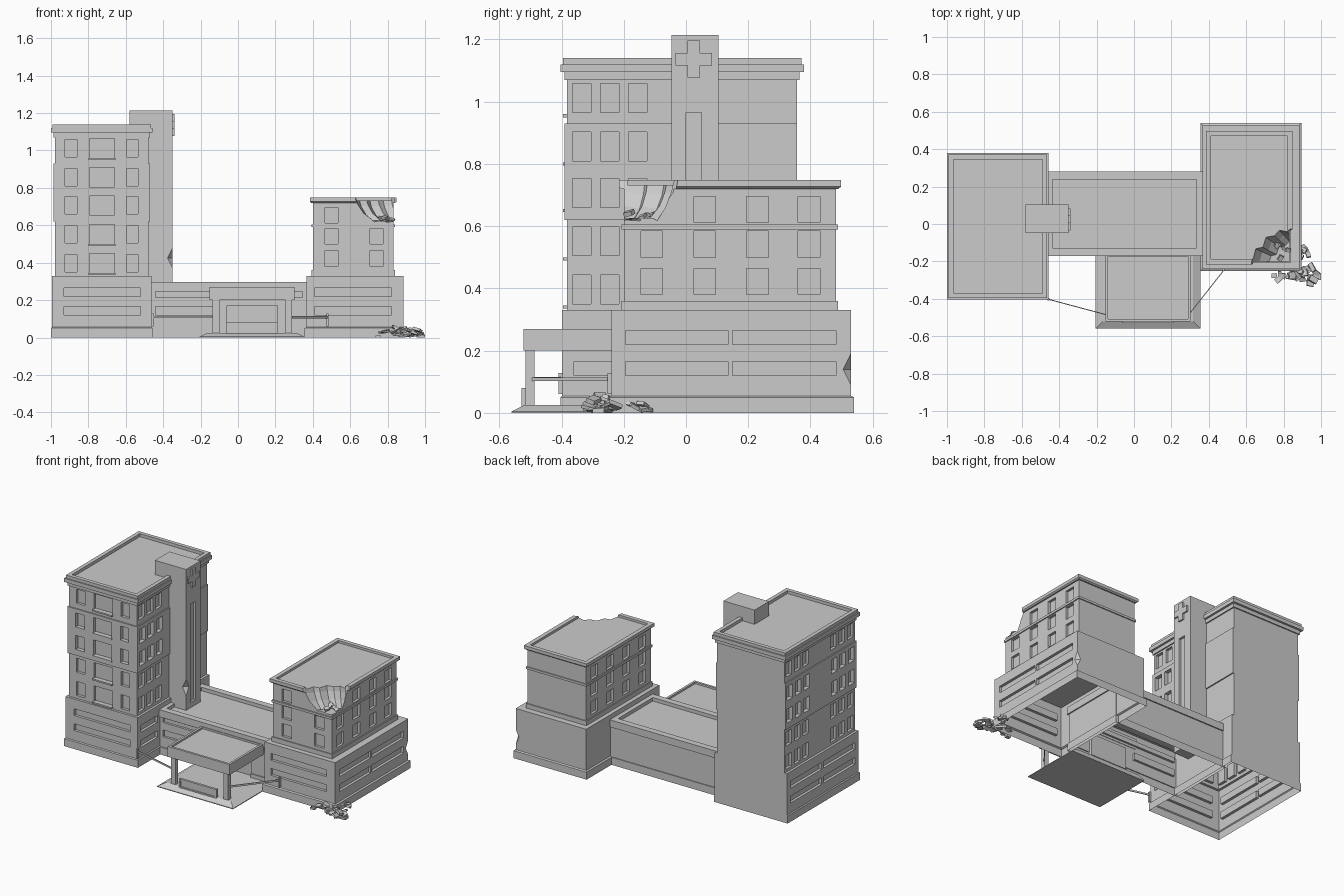
import bpy, bmesh, random
from math import radians
from mathutils import Vector, Matrix, Euler

if "Cube" in bpy.data.objects:
    bpy.data.objects.remove(bpy.data.objects["Cube"])


def finish(name, bm):
    bmesh.ops.recalc_face_normals(bm, faces=bm.faces)
    me = bpy.data.meshes.new(name)
    bm.to_mesh(me)
    bm.free()
    ob = bpy.data.objects.new(name, me)
    bpy.context.collection.objects.link(ob)
    return ob


def boxes(name, items):
    """One mesh of axis-aligned boxes (x0, x1, y0, y1, z0, z1)."""
    bm = bmesh.new()
    for x0, x1, y0, y1, z0, z1 in items:
        m = Matrix.Translation(((x0 + x1) / 2, (y0 + y1) / 2, (z0 + z1) / 2)) \
            @ Matrix.Diagonal((x1 - x0, y1 - y0, z1 - z0, 1))
        bmesh.ops.create_cube(bm, size=1, matrix=m)
    return finish(name, bm)


def skin(name, loops):
    """Skin closed loops of points and cap both ends."""
    bm = bmesh.new()
    rings = [[bm.verts.new(p) for p in lp] for lp in loops]
    n = len(rings[0])
    for a, b in zip(rings, rings[1:]):
        for i in range(n):
            j = (i + 1) % n
            bm.faces.new((a[i], a[j], b[j], b[i]))
    bm.faces.new(rings[0][::-1])
    bm.faces.new(rings[-1])
    return finish(name, bm)


def stack(name, foot, levels, flat_back=0):
    """Stepped block: levels are (z, outward offset); back stays flush below flat_back."""
    x0, x1, y0, y1 = foot
    loops = []
    for z, o in levels:
        b = 0 if z < flat_back else o
        loops.append([(x0 - o, y0 - o, z), (x1 + o, y0 - o, z),
                      (x1 + o, y1 + b, z), (x0 - o, y1 + b, z)])
    return skin(name, loops)


def cut(ob, cutter):
    md = ob.modifiers.new("cut", 'BOOLEAN')
    md.operation, md.solver, md.object = 'DIFFERENCE', 'EXACT', cutter
    bpy.context.view_layer.objects.active = ob
    bpy.ops.object.modifier_apply(modifier="cut")
    bpy.data.objects.remove(cutter)


def open_bottom(ob):
    bm = bmesh.new()
    bm.from_mesh(ob.data)
    low = [f for f in bm.faces if f.calc_center_median().z < 0.001]
    bmesh.ops.delete(bm, geom=low, context='FACES')
    bm.to_mesh(ob.data)
    bm.free()


def chip(ob, loc, size):
    """Bite a pointed notch out of an edge."""
    bm = bmesh.new()
    m = Matrix.Translation(loc) @ Matrix.Diagonal((*size, 1))
    vs = [bm.verts.new(m @ Vector(p)) for p in
          ((1, 0, 0), (0, 1, 0), (-1, 0, 0), (0, -1, 0), (0, 0, 1), (0, 0, -1))]
    for i in range(4):
        bm.faces.new((vs[i], vs[(i + 1) % 4], vs[4]))
        bm.faces.new((vs[(i + 1) % 4], vs[i], vs[5]))
    cut(ob, finish("chip_cutter", bm))


def beam(name, a, b, w, h):
    a, b = Vector(a), Vector(b)
    d = b - a
    bm = bmesh.new()
    m = Matrix.Translation((a + b) / 2) @ d.to_track_quat('X', 'Z').to_matrix().to_4x4() \
        @ Matrix.Diagonal((d.length, w, h, 1))
    bmesh.ops.create_cube(bm, size=1, matrix=m)
    return finish(name, bm)


STRIPS = ((.12, .165), (.22, .265))

# Tall tower: plinth, base, stepped floors, cornice and sunken roof
tower = stack("tower", (-.978, -.478, -.382, .357), [
    (0, .022), (.05, .022), (.055, .016), (.33, .016), (.33, 0), (.62, 0),
    (.62, .008), (.93, .008), (.93, 0), (1.07, 0), (1.07, .008), (1.095, .008),
    (1.095, .022), (1.12, .022), (1.12, .014), (1.14, .014), (1.14, -.012),
    (1.12, -.012)], flat_back=1.0)
wins, sills = [], []
for z in (.35, .505, .66, .81, .965):
    for x0, x1 in ((-.925, -.86), (-.595, -.535)):
        wins.append((x0, x1, -.5, -.364, z, z + .093))
    wins.append((-.795, -.66, -.5, -.364, z - .005, z + .098))
    sills.append((-.8, -.655, -.396, -.364, z - .015, z - .005))
    for y in (-.335, -.245, -.155):
        wins.append((-.496, -.4, y - .03, y + .03, z, z + .093))
        for yy in (y, -.02 - y):
            wins.append((-1.1, -.96, yy - .03, yy + .03, z, z + .093))
for z0, z1 in STRIPS:
    wins += [(-.93, -.52, -.5, -.38, z0, z1), (-.48, -.4, -.36, -.19, z0, z1),
             (-1.1, -.976, -.36, -.03, z0, z1), (-1.1, -.976, -.01, .32, z0, z1)]
cut(tower, boxes("tower_window_cutter", wins))
open_bottom(tower)
boxes("tower_window_sills", sills)

# Lift shaft with groove, chipped edge and raised cross
shaft = boxes("lift_shaft", [(-.58, -.35, -.047, .105, .2, 1.215)])
cut(shaft, boxes("groove_cutter", [(-.365, -.3, 0, .05, .31, .965)]))
chip(shaft, (-.35, -.047, .425), (.027, .03, .055))
cx, cy, a, w = .025, 1.137, .059, .02
prof = [(-w, -a), (w, -a), (w, -w), (a, -w), (a, w), (w, w),
        (w, a), (-w, a), (-w, w), (-a, w), (-a, -w), (-w, -w)]
skin("shaft_cross", [[(x, cx + u, cy + v) for u, v in prof] for x in (-.352, -.34)])

# Low connecting hall
hall = stack("connecting_hall", (-.47, .37, -.163, .273), [
    (0, .006), (.05, .006), (.05, 0), (.25, 0), (.25, .008), (.298, .008),
    (.298, -.035), (.275, -.035)])
cut(hall, boxes("hall_cutter", [
    (-.44, .345, -.3, -.148, .215, .245), (-.44, -.13, -.3, -.148, .12, .165),
    (-.06, .21, -.3, -.145, .025, .17)]))
open_bottom(hall)

# Right wing base
base = stack("wing_base", (.365, .885, -.24, .53), [
    (0, .01), (.05, .01), (.055, 0), (.33, 0)])
wins = []
for z0, z1 in STRIPS:
    wins += [(.41, .82, -.4, -.222, z0, z1), (.867, 1, -.195, .135, z0, z1),
             (.867, 1, .15, .482, z0, z1)]
cut(base, boxes("base_window_cutter", wins))
chip(base, (.885, .53, .14), (.025, .025, .05))
open_bottom(base)

# Right wing upper floors with windows
wing = stack("wing_upper", (.4, .832, -.2, .482), [
    (.33, .007), (.36, .007), (.36, 0), (.59, 0), (.59, .007), (.605, .007),
    (.605, 0), (.72, 0), (.72, .008), (.727, .016), (.748, .016),
    (.748, -.012), (.733, -.012)])
wins = []
for row, z in enumerate((.38, .5, .612)):
    for x in (.5, .74):
        if row < 2 or x < .6:
            wins.append((x - .035, x + .035, -.4, -.183, z, z + .084))
    for y in (-.11, .06, .23, .395):
        wins.append((.3, .417, y - .035, y + .035, z, z + .084))
        if row < 2 or y > 0:
            wins.append((.815, 1, y - .035, y + .035, z, z + .084))
cut(wing, boxes("wing_window_cutter", wins))

# Collapsed corner: jagged bite narrowing downwards
bite = [(.60, -.3), (.615, -.18), (.632, -.125), (.67, -.115), (.69, -.06),
        (.735, -.05), (.765, -.02), (.81, -.028), (.83, -.015), (1, -.03), (1, -.3)]
loops = []
for z, k in ((.617, .74), (.655, .86), (.70, .93), (.8, 1)):
    loops.append([(1 + (x - 1) * k + .02 * (1 - k), -.3 + (y + .3) * k, z + .01 * (i % 2) * (k < 1))
                  for i, (x, y) in enumerate(bite)])
cut(wing, skin("corner_bite_cutter", loops))

# Entrance: sloped slab, canopy, columns, low front panel
stack("entrance_slab", (-.165, .315, -.52, -.15), [(0, .04), (.005, .04), (.025, 0)], .1)
stack("entrance_canopy", (-.153, .303, -.522, -.16), [
    (.2, 0), (.27, 0), (.27, -.015), (.258, -.015)])
boxes("entrance_columns", [(-.135, -.1, -.515, -.487, .02, .2),
                           (.255, .288, -.515, -.487, .02, .2)])
panel = boxes("entrance_low_panel", [(-.065, .21, -.528, -.512, .02, .08)])
cut(panel, boxes("panel_cutter", [(-.055, .2, -.6, -.524, .03, .072)]))

# Barrier strips between the columns and the building corners
beam("barrier_left", (-.46, -.402, .11), (-.13, -.49, .11), .005, .011)
beam("barrier_right", (.285, -.495, .108), (.482, -.245, .108), .005, .012)
boxes("barrier_mounts", [(-.463, -.453, -.41, -.395, .06, .128),
                         (.472, .484, -.252, -.24, .06, .128)])

# Rubble: tilted broken slabs on the ground, and chunks in the broken corner
random.seed(7)


def rubble(name, count, mid, spread, floor, smin, smax, lift):
    bm = bmesh.new()
    for i in range(count):
        s = random.uniform(smin, smax)
        dx, dy = random.gauss(0, spread[0]), random.gauss(0, spread[1])
        rot = Euler([radians(random.uniform(-28, 28)), radians(random.uniform(-28, 28)),
                     random.uniform(0, 6.28)]).to_matrix().to_4x4()
        m = Matrix.Translation((mid[0] + dx, mid[1] + dy, 0)) @ rot @ \
            Matrix.Diagonal((s * random.uniform(.8, 1.5), s * .7, random.uniform(.008, .016), 1))
        vs = bmesh.ops.create_cube(bm, size=1, matrix=m)["verts"]
        up = floor + random.uniform(0, lift) - min(v.co.z for v in vs)
        over = max(0, max(v.co.x for v in vs) - 1)
        for v in vs:
            v.co += Vector((-over, 0, up))
    return finish(name, bm)


rubble("ground_rubble", 26, (.89, -.27, 0), (.05, .022), 0, .03, .055, .025)
rubble("scattered_rubble", 6, (.91, -.17, 0), (.02, .04), 0, .025, .04, .008)
boxes("far_rubble", [(.955, 1, -.3, -.265, 0, .014), (.735, .765, -.29, -.265, 0, .012)])
rubble("corner_debris", 6, (.77, -.12, 0), (.03, .03), .618, .02, .04, .01)
